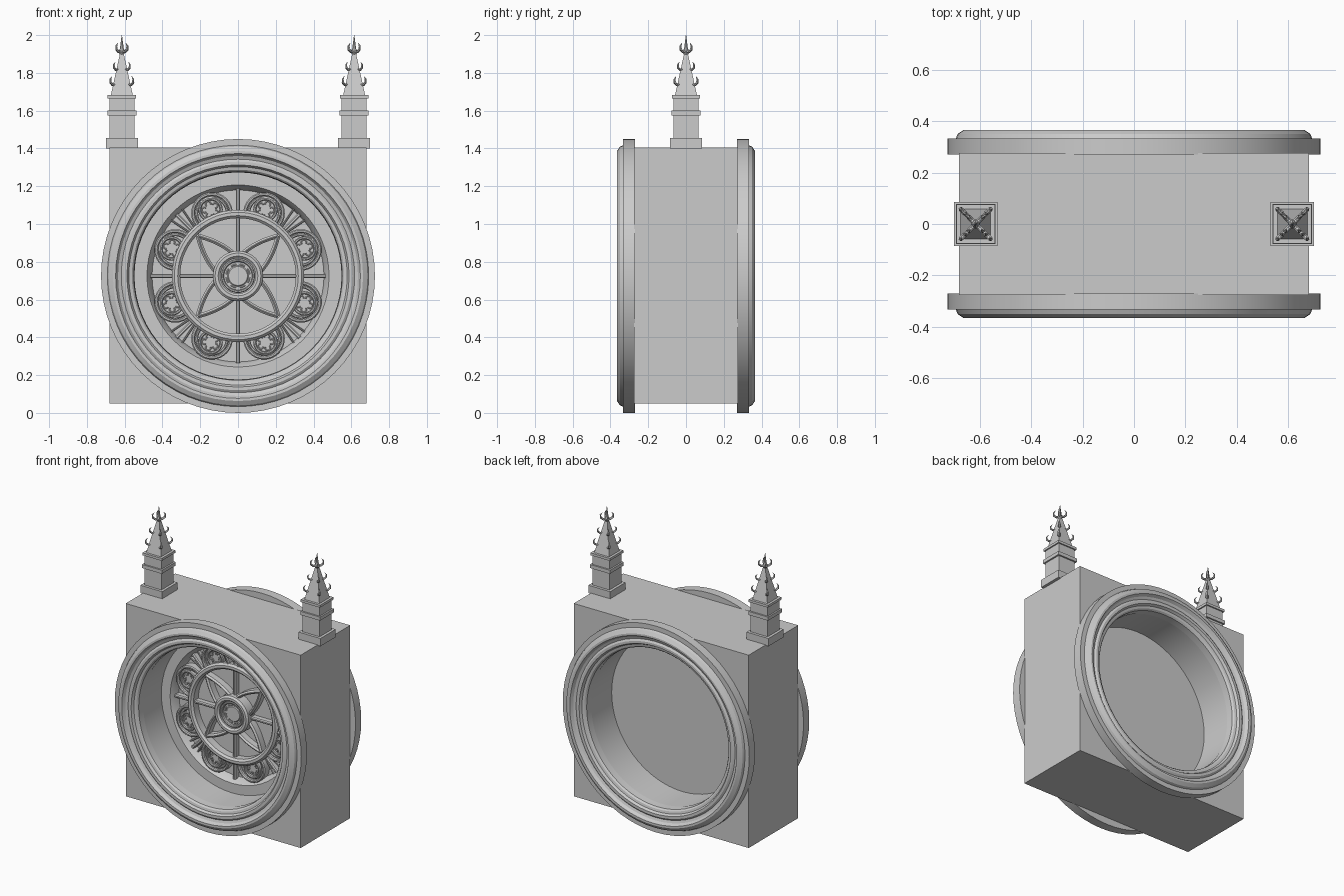
import bpy, bmesh, math
from math import sin, cos, pi, radians
from mathutils import Vector, Matrix

if "Cube" in bpy.data.objects:
    bpy.data.objects.remove(bpy.data.objects["Cube"])

stone = bpy.data.materials.new("grey stone")
stone.use_nodes = True
GREY = (0.6, 0.6, 0.6, 1)
stone.diffuse_color = GREY
stone.node_tree.nodes["Principled BSDF"].inputs["Base Color"].default_value = GREY

CZ = 0.725          # height of the window centre
BORE = 0.55         # radius of the round opening


def finish(bm, name, smooth=True):
    bmesh.ops.remove_doubles(bm, verts=bm.verts, dist=1e-5)
    bmesh.ops.recalc_face_normals(bm, faces=bm.faces)
    mesh = bpy.data.meshes.new(name)
    bm.to_mesh(mesh)
    bm.free()
    mesh.materials.append(stone)
    obj = bpy.data.objects.new(name, mesh)
    bpy.context.collection.objects.link(obj)
    if smooth:
        bpy.ops.object.select_all(action="DESELECT")
        bpy.context.view_layer.objects.active = obj
        obj.select_set(True)
        bpy.ops.object.shade_smooth_by_angle(angle=radians(25))
    return obj


def revolve(name, profile, closed=True, steps=64):
    """Turn a (radius, y) profile about the window axis."""
    bm = bmesh.new()
    vs = [bm.verts.new((r, y, CZ)) for r, y in profile]
    edges = [bm.edges.new(p) for p in zip(vs, vs[1:])]
    if closed:
        edges.append(bm.edges.new((vs[-1], vs[0])))
    bmesh.ops.spin(bm, geom=vs + edges, cent=(0, 0, CZ), axis=(0, 1, 0),
                   angle=2 * pi, steps=steps)
    return finish(bm, name)


def sweep(bm, pts, w, front, back, closed=False, chamfer=0.3):
    """Run a chamfered bar along points of the window plane."""
    n, h, c = len(pts), w / 2, w * chamfer
    section = [(-h, back), (-h, front + c), (-h + c, front),
               (h - c, front), (h, front + c), (h, back)]
    rows = []
    for i, p in enumerate(pts):
        a = pts[i - 1] if closed or i else p
        b = pts[(i + 1) % n] if closed or i < n - 1 else p
        t = (b - a).normalized()
        rows.append([bm.verts.new((p.x - t.y * o, y, CZ + p.y + t.x * o))
                     for o, y in section])
    for i in range(n if closed else n - 1):
        r, s = rows[i], rows[(i + 1) % n]
        for k in range(len(section)):
            m = (k + 1) % len(section)
            bm.faces.new((r[k], r[m], s[m], s[k]))
    if not closed:
        bm.faces.new(rows[0])
        bm.faces.new(rows[-1])


def polar(r, a):
    return Vector((r * cos(a), r * sin(a)))


def arc(centre, r, a0, a1, n):
    return [centre + polar(r, a0 + (a1 - a0) * i / n) for i in range(n + 1)]


def circle(centre, r, n):
    return arc(centre, r, 0, 2 * pi, n)[:-1]


# Square block with a round opening
bm = bmesh.new()
bmesh.ops.create_cube(bm, size=1, matrix=Matrix.Translation((0, 0, 0.7275))
                      @ Matrix.Diagonal((1.36, 0.55, 1.355, 1)))
block = finish(bm, "wall_block", False)
bm = bmesh.new()
bmesh.ops.create_cone(bm, cap_ends=True, segments=64, radius1=BORE, radius2=BORE, depth=2,
                      matrix=Matrix.Translation((0, 0, CZ)) @ Matrix.Rotation(pi / 2, 4, "X"))
cutter = finish(bm, "opening_cutter", False)
cut = block.modifiers.new("opening", "BOOLEAN")
cut.object, cut.operation, cut.solver = cutter, "DIFFERENCE", "EXACT"
bpy.ops.object.select_all(action="DESELECT")
bpy.context.view_layer.objects.active = block
block.select_set(True)
bpy.ops.object.modifier_apply(modifier="opening")
bpy.data.objects.remove(cutter)
bpy.ops.object.shade_smooth_by_angle(angle=radians(25))

# Round mouldings on both faces
MOULD = [(.725, .27), (.725, .333), (.692, .333), (.685, .35), (.662, .365), (.648, .365),
         (.635, .345), (.618, .338), (.605, .347), (.588, .347), (.578, .33),
         (.562, .326), (.552, .315), (.548, .27)]
for name, side in (("front_moulding", -1), ("back_moulding", 1)):
    revolve(name, [(r, side * y) for r, y in MOULD])

# Window plate with a raised frame around a recess
FLOOR = -0.005
revolve("window_plate", [(0, FLOOR), (.455, FLOOR), (.465, -.04), (.482, -.065),
                         (BORE + .002, -.065), (BORE + .002, .04), (0, .04)], closed=False)

# Tracery rings
O = Vector((0, 0))
bm = bmesh.new()
sweep(bm, circle(O, .328, 64), .044, -.07, FLOOR, True)
sweep(bm, circle(O, .113, 48), .04, -.085, FLOOR, True)
sweep(bm, circle(O, .082, 48), .016, -.07, FLOOR, True)
finish(bm, "tracery_rings")

# Hub boss with a circle of beads
revolve("hub_boss", [(0, -.055), (.05, -.055), (.055, -.05), (.075, -.05), (.075, FLOOR)],
        closed=False, steps=48)
bm = bmesh.new()
for k in range(8):
    a = k * pi / 4 + pi / 8
    sweep(bm, arc(O, .062, a - .25, a + .25, 4), .008, -.057, -.045)
finish(bm, "hub_beads")

# Spokes and the fan bars between the lobes
bm = bmesh.new()
for k in range(8):
    a = k * pi / 4
    sweep(bm, [polar(.34 if k % 2 else .12, a), polar(.462, a)], .022, -.045, FLOOR)
    for d in (-.09, .09) if k % 2 else ():
        sweep(bm, [polar(.34, a + d * .6), polar(.46, a + d)], .01, -.03, FLOOR)
finish(bm, "spokes")

# Four pointed petals
bm = bmesh.new()
for k in range(4):
    a = pi / 4 + k * pi / 2
    turn = Matrix.Rotation(a, 2)
    for s in (-1, 1):
        side = [Vector((.1 + .2 * t, s * .066 * (1 - t ** 1.8))) for t in
                [i / 10 for i in range(11)]]
        sweep(bm, [turn @ p for p in side], .024, -.06, FLOOR, chamfer=.42)
finish(bm, "petals")

# Eight lobes with pierced medallions
bm = bmesh.new()
for k in range(8):
    a = pi / 8 + k * pi / 4
    c, m = polar(.36, a), polar(.38, a)
    span = radians(115)
    sweep(bm, arc(c, .1, a - span, a + span, 20), .02, -.06, FLOOR)
    sweep(bm, arc(c, .081, a - span, a + span, 20), .016, -.045, FLOOR)
    sweep(bm, circle(m, .057, 24), .016, -.055, FLOOR, True)
    bmesh.ops.create_cone(bm, cap_ends=True, segments=24, radius1=.055, radius2=.05, depth=.03,
                          matrix=Matrix.Translation((m.x, -.02, CZ + m.y))
                          @ Matrix.Rotation(pi / 2, 4, "X"))
    for j in range(5):
        b = a + j * 2 * pi / 5
        sweep(bm, arc(m + polar(.032, b), .014, b - 2.2, b + 2.2, 8), .007, -.045, -.03)
finish(bm, "lobes")


# Corner pinnacles
def frustum(bm, x, z0, z1, h0, h1):
    place = Matrix.Translation((x, 0, (z0 + z1) / 2)) @ Matrix.Rotation(pi / 4, 4, "Z")
    bmesh.ops.create_cone(bm, cap_ends=True, segments=4, radius1=h0 * 2 ** .5,
                          radius2=h1 * 2 ** .5, depth=z1 - z0, matrix=place)


def leaf(bm, x, z, r, size, a):
    """Curled leaf growing outward and up from radius r."""
    path = [(0, 0, .2), (.45, -.1, .24), (.85, .2, .22), (.9, .65, .16), (.6, 1.05, .03)]
    out, side = Vector((cos(a), sin(a), 0)), Vector((-sin(a), cos(a), 0))
    rows = []
    for i, (u, v, t) in enumerate(path):
        p = Vector((x, 0, z)) + out * (r + u * size) + Vector((0, 0, v * size))
        q, w = path[max(i - 1, 0)], path[min(i + 1, len(path) - 1)]
        normal = (out * (w[1] - q[1]) - Vector((0, 0, w[0] - q[0]))).normalized()
        rows.append([bm.verts.new(p + (side * cos(g) + normal * sin(g) * .7) * t * size)
                     for g in (j * pi / 3 for j in range(6))])
    for r0, r1 in zip(rows, rows[1:]):
        for j in range(6):
            bm.faces.new((r0[j], r0[j - 1], r1[j - 1], r1[j]))
    bm.faces.new(rows[0])
    bm.faces.new(rows[-1])


for name, x in (("left_pinnacle", .615), ("right_pinnacle", -.615)):
    bm = bmesh.new()
    for z0, z1, h0, h1 in ((1.4, 1.455, .085, .085), (1.455, 1.575, .066, .066),
                           (1.575, 1.6, .077, .077), (1.6, 1.665, .066, .066),
                           (1.665, 1.682, .075, .075), (1.682, 1.92, .058, .006)):
        frustum(bm, x, z0, z1, h0, h1)
    finish(bm, name + "_shaft", False)
    bm = bmesh.new()
    for k in range(4):
        a = pi / 4 + k * pi / 2
        leaf(bm, x, 1.74, .05, .04, a)
        leaf(bm, x, 1.82, .028, .036, a)
        leaf(bm, x, 1.915, .004, .042, a)
    # finial spike and knob
    for z0, z1, r0, r1 in ((1.89, 1.91, .008, .018), (1.91, 1.93, .018, .01),
                           (1.93, 2.0, .01, .001)):
        bmesh.ops.create_cone(bm, cap_ends=True, segments=8, radius1=r0, radius2=r1,
                              depth=z1 - z0, matrix=Matrix.Translation((x, 0, (z0 + z1) / 2)))
    finish(bm, name + "_leaves")
